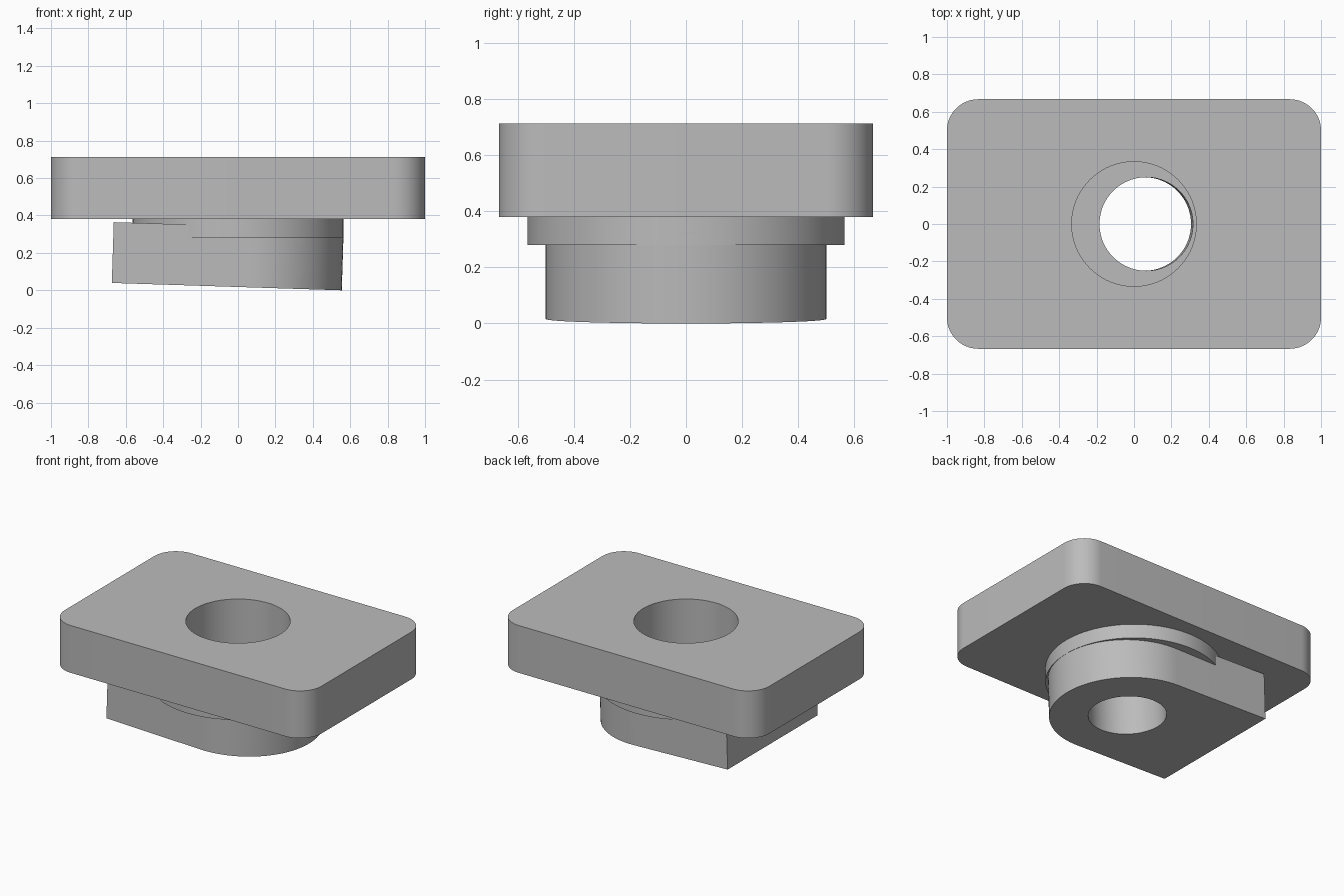
import bpy, bmesh
from math import cos, sin, pi

cube = bpy.data.objects.get("Cube")
if cube:
    bpy.data.objects.remove(cube, do_unlink=True)

grey = bpy.data.materials.new("plain_grey")
grey.use_nodes = True
colour = (0.5, 0.5, 0.5, 1)
grey.diffuse_color = colour
grey.node_tree.nodes["Principled BSDF"].inputs["Base Color"].default_value = colour


def arc(cx, cy, r, start, end, steps):
    """Points along an arc, both ends included."""
    angles = [start + (end - start) * i / steps for i in range(steps + 1)]
    return [(cx + r * cos(a), cy + r * sin(a)) for a in angles]


def circle(r):
    return arc(0, 0, r, 0, 2 * pi, 96)[:-1]


def pierced_slab(name, outline, hole_radius, height, location, tilt=0.0):
    """Extrude an outline with a round hole through it."""
    bm = bmesh.new()
    edges = []
    for loop in (outline, circle(hole_radius)):
        verts = [bm.verts.new((x, y, 0)) for x, y in loop]
        edges += [bm.edges.new((v, verts[i - 1])) for i, v in enumerate(verts)]
    bmesh.ops.triangle_fill(bm, edges=edges, use_beauty=True, normal=(0, 0, 1))
    result = bmesh.ops.extrude_face_region(bm, geom=bm.faces[:], use_keep_orig=True)
    top = [g for g in result["geom"] if isinstance(g, bmesh.types.BMVert)]
    bmesh.ops.translate(bm, verts=top, vec=(0, 0, height))
    bmesh.ops.recalc_face_normals(bm, faces=bm.faces[:])
    mesh = bpy.data.meshes.new(name)
    bm.to_mesh(mesh)
    bm.free()
    mesh.materials.append(grey)
    obj = bpy.data.objects.new(name, mesh)
    bpy.context.collection.objects.link(obj)
    obj.location = location
    obj.rotation_euler.y = tilt
    bpy.ops.object.select_all(action="DESELECT")
    obj.select_set(True)
    bpy.context.view_layer.objects.active = obj
    bpy.ops.object.shade_smooth_by_angle(angle=pi / 6)
    return obj


# Top plate: rounded rectangle
half_x, half_y, corner = 1.0, 0.667, 0.167
plate_outline = []
for i, (sx, sy) in enumerate(((1, 1), (-1, 1), (-1, -1), (1, -1))):
    plate_outline += arc(sx * (half_x - corner), sy * (half_y - corner), corner,
                         i * pi / 2, (i + 1) * pi / 2, 16)
pierced_slab("top_plate", plate_outline, 0.333, 0.333, (0, 0, 0.38))

# Round collar under the plate
pierced_slab("collar", circle(0.565), 0.333, 0.1, (0, 0, 0.28))

# Slightly tilted locking tab: square at one end, round at the other
tab_outline = arc(0, 0, 0.5, -pi / 2, pi / 2, 48) + [(-0.73, 0.5), (-0.73, -0.5)]
pierced_slab("locking_tab", tab_outline, 0.25, 0.325, (0.055, 0, 0.016), tilt=0.032)
